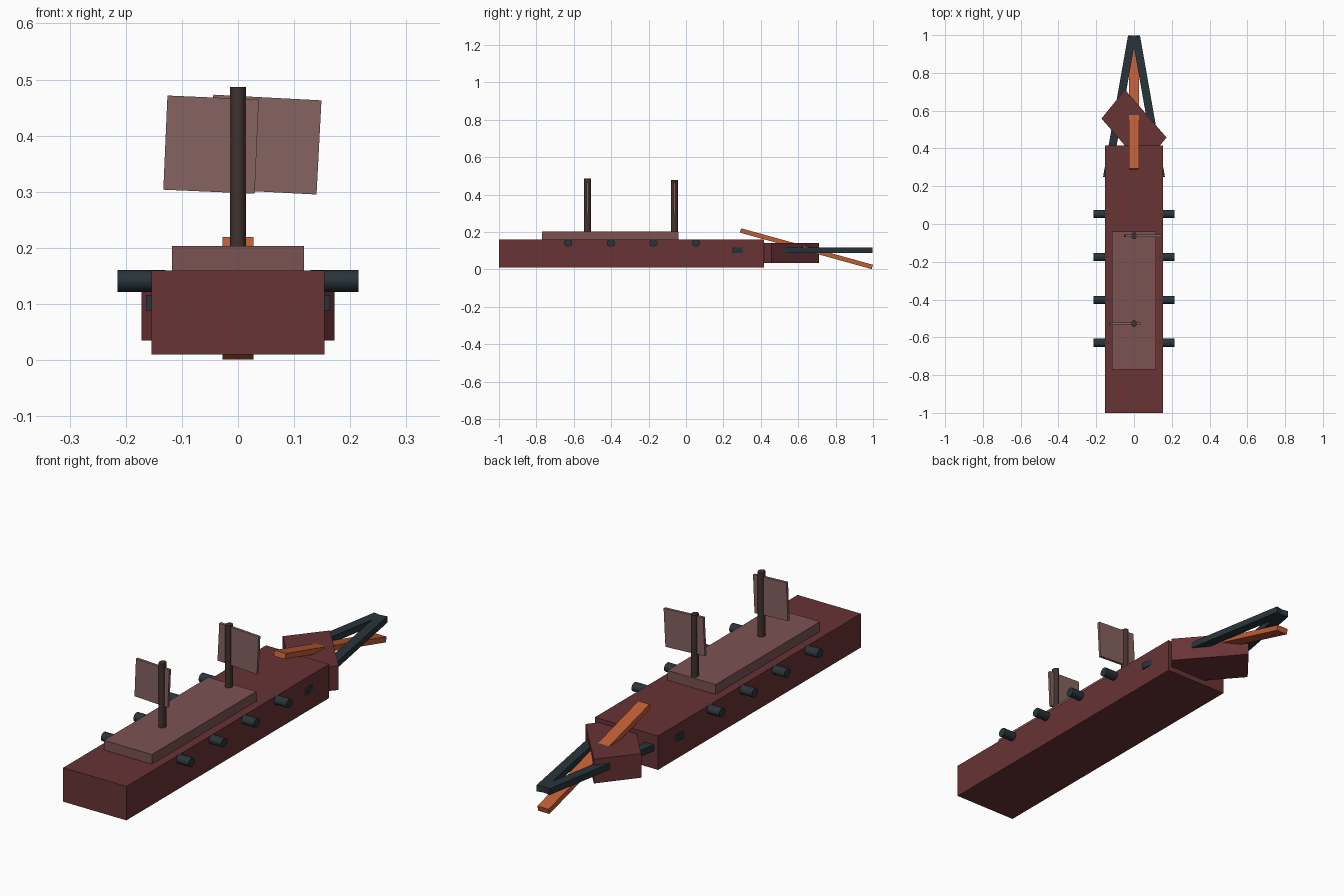
import bpy, math
from mathutils import Matrix, Vector

if "Cube" in bpy.data.objects:
    bpy.data.objects.remove(bpy.data.objects["Cube"])


def material(name, rgb):
    m = bpy.data.materials.new(name)
    m.diffuse_color = (*rgb, 1)
    m.use_nodes = True
    m.node_tree.nodes["Principled BSDF"].inputs["Base Color"].default_value = m.diffuse_color
    return m


RED = material("hull_red", (0.14, 0.033, 0.035))
DUSTY = material("deck_dusty", (0.20, 0.085, 0.085))
CLOTH = material("sail_cloth", (0.24, 0.125, 0.12))
WOOD = material("mast_wood", (0.055, 0.032, 0.026))
IRON = material("dark_iron", (0.022, 0.034, 0.042))
ORANGE = material("ram_orange", (0.52, 0.11, 0.035))


def finish(name, mat):
    o = bpy.context.object
    o.name = name
    o.data.materials.append(mat)
    return o


def box(name, mat, centre, size, rot=(0, 0, 0)):
    bpy.ops.mesh.primitive_cube_add(size=1, location=centre, rotation=rot)
    o = finish(name, mat)
    o.scale = size
    return o


def rod(name, mat, centre, scale, rot=(0, 0, 0)):
    bpy.ops.mesh.primitive_cylinder_add(vertices=16, radius=1, depth=1,
                                        location=centre, rotation=rot)
    o = finish(name, mat)
    o.scale = scale
    bpy.ops.object.shade_smooth_by_angle()
    return o


# hull and raised deck
box("hull", RED, (0, -0.292, 0.085), (0.309, 1.416, 0.15))
box("upper_deck", DUSTY, (0, -0.404, 0.180), (0.235, 0.73, 0.046))

# skewed bow block: a cube mapped onto a parallelogram
bow = box("bow_block", RED, (0, 0, 0), (1, 1, 1))
a, b, c = Vector((-0.172, 0.558)), Vector((-0.048, 0.712)), Vector((0.172, 0.458))
u, v, mid = c - b, b - a, (a + c) / 2
bow.data.transform(Matrix(((u.x, v.x, 0, mid.x), (u.y, v.y, 0, mid.y),
                           (0, 0, 0.107, 0.088), (0, 0, 0, 1))))

# masts with slightly tilted sails
for tag, y, top, sx, w, ang in (("front", -0.527, 0.487, -0.048, 0.163, 2.5),
                                ("rear", -0.062, 0.477, 0.048, 0.193, 3.0)):
    rod(tag + "_mast", WOOD, (0, y, (top + 0.19) / 2), (0.0145, 0.018, top - 0.19))
    box(tag + "_sail", CLOTH, (sx, y, 0.384), (w, 0.012, 0.168),
        (0, math.radians(ang), 0))

# sloping ram beam
p, q = Vector((0, 0.291, 0.208)), Vector((0, 0.996, 0.013))
d = q - p
box("ram_beam", ORANGE, (p + q) / 2, (0.055, d.length, 0.024),
    (math.atan2(d.z, d.y), 0, 0))

for side, s in (("left", -1), ("right", 1)):
    # converging bow struts
    p, q = Vector((s * 0.143, 0.246, 0.102)), Vector((s * 0.011, 0.994, 0.102))
    d = q - p
    box(side + "_strut", IRON, (p + q) / 2, (0.042, d.length, 0.028),
        (0, 0, math.atan2(-d.x, d.y)))
    # row of cannons
    for i in range(4):
        rod(f"{side}_cannon_{i + 1}", IRON, (s * 0.172, 0.053 - i * 0.2275, 0.141),
            (0.0195, 0.022, 0.085), (0, math.pi / 2, 0))
